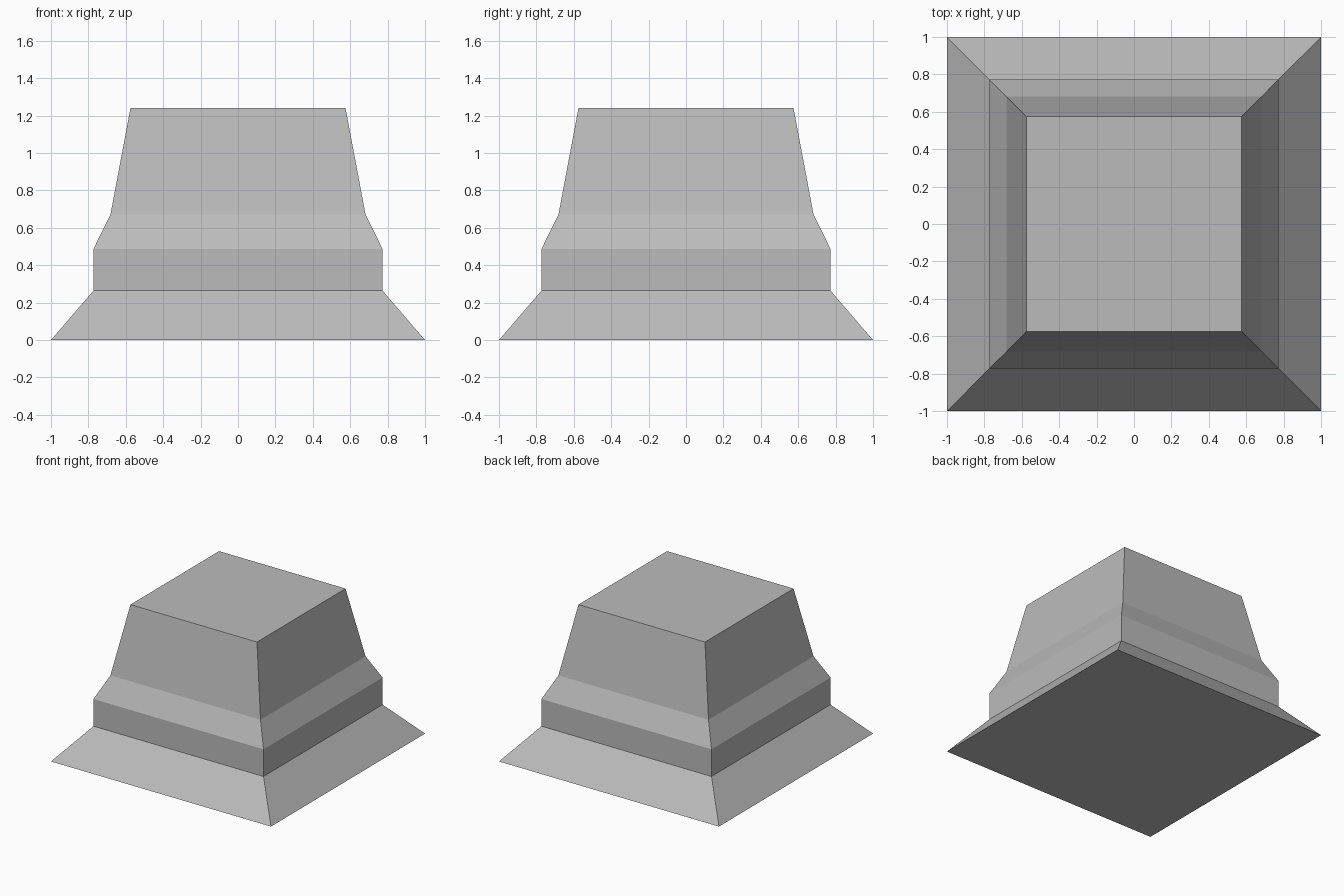
import bpy, bmesh

if "Cube" in bpy.data.objects:
    bpy.data.objects.remove(bpy.data.objects["Cube"])

grey = bpy.data.materials.new("plain grey")
grey.diffuse_color = (0.5, 0.5, 0.5, 1)
grey.use_nodes = True
grey.node_tree.nodes["Principled BSDF"].inputs["Base Color"].default_value = grey.diffuse_color

# Square profile: (half width, height) from base to top
PROFILE = [(1.0, 0.0), (0.773, 0.264), (0.773, 0.487), (0.682, 0.671), (0.575, 1.24)]

bm = bmesh.new()
rings = [[bm.verts.new((sx * r, sy * r, z))
          for sx, sy in ((-1, -1), (1, -1), (1, 1), (-1, 1))]
         for r, z in PROFILE]

# Sloping skirt, upright band, shoulder and tapered upper block
for low, high in zip(rings, rings[1:]):
    for i in range(4):
        j = (i + 1) % 4
        bm.faces.new((low[i], low[j], high[j], high[i]))

# Flat underside and top
bm.faces.new(rings[0][::-1])
bm.faces.new(rings[-1])

mesh = bpy.data.meshes.new("stepped_block")
bm.to_mesh(mesh)
bm.free()
mesh.materials.append(grey)
block = bpy.data.objects.new("stepped_block", mesh)
bpy.context.collection.objects.link(block)
